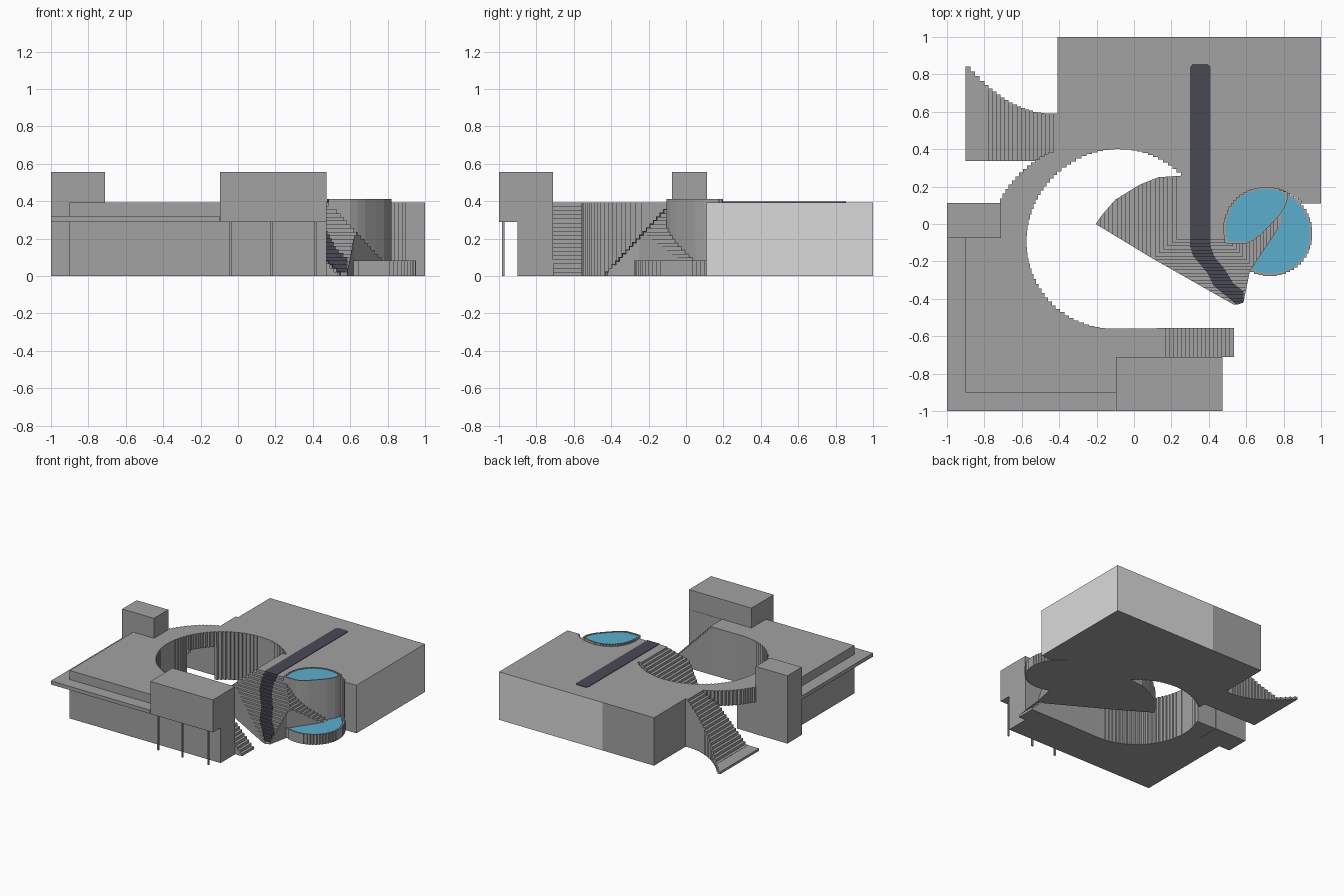
import bpy, bmesh, math

cube = bpy.data.objects.get("Cube")
if cube:
    bpy.data.objects.remove(cube, do_unlink=True)


def material(name, rgb):
    m = bpy.data.materials.new(name)
    m.use_nodes = True
    m.diffuse_color = (*rgb, 1)
    m.node_tree.nodes["Principled BSDF"].inputs["Base Color"].default_value = (*rgb, 1)
    return m


GRAY = material("concrete gray", (0.365, 0.365, 0.365))
LIGHT = material("light gray", (0.70, 0.70, 0.70))
DARK = material("dark paving", (0.066, 0.066, 0.092))
BLUE = material("water blue", (0.105, 0.42, 0.61))
H = 0.394            # roof height
HOLE = (-0.095, -0.08)
POOL = (0.715, -0.04)


def prisms(name, items, mat):
    """One object from a list of (outline, bottom, top) upright prisms."""
    bm = bmesh.new()
    for pts, z0, z1 in items:
        low = [bm.verts.new((x, y, z0)) for x, y in pts]
        high = [bm.verts.new((x, y, z1)) for x, y in pts]
        bm.faces.new(low[::-1])
        bm.faces.new(high)
        for i in range(len(pts)):
            j = (i + 1) % len(pts)
            bm.faces.new((low[i], low[j], high[j], high[i]))
    bmesh.ops.recalc_face_normals(bm, faces=bm.faces)
    me = bpy.data.meshes.new(name)
    bm.to_mesh(me)
    bm.free()
    me.materials.append(mat)
    ob = bpy.data.objects.new(name, me)
    bpy.context.collection.objects.link(ob)
    return ob


def rect(x0, x1, y0, y1):
    return [(x0, y0), (x1, y0), (x1, y1), (x0, y1)]


def arc(c, r0, a0, a1, n, r1=None):
    """Stair-stepped arc between two angles, radius may change along it."""
    r1 = r0 if r1 is None else r1
    pts = []
    for i in range(n + 1):
        t = i / n
        a = math.radians(a0 + (a1 - a0) * t)
        r = r0 + (r1 - r0) * t
        p = (c[0] + r * math.cos(a), c[1] + r * math.sin(a))
        if pts and min(abs(p[0] - pts[-1][0]), abs(p[1] - pts[-1][1])) > 1e-4:
            pts.append((p[0], pts[-1][1]))
        pts.append(p)
    return pts


def clip(pts, axis, limit, sign):
    """Keep the part of an outline where sign * coordinate >= sign * limit."""
    out = []
    for p, q in zip(pts, pts[1:] + pts[:1]):
        a, b = sign * (p[axis] - limit), sign * (q[axis] - limit)
        if a >= 0:
            out.append(p)
        if a * b < 0:
            t = a / (a - b)
            out.append((p[0] + t * (q[0] - p[0]), p[1] + t * (q[1] - p[1])))
    return out


def shrink(pts, c, k):
    return [(c[0] + k * (x - c[0]), c[1] + k * (y - c[1])) for x, y in pts]


def basin(name, outline, c, k, top):
    """Solid pool with a thin raised rim and a water plate just below it."""
    inner = shrink(outline, c, k)
    rim = outline + [outline[0], inner[0]] + inner[::-1]
    prisms(name + "_base", [(inner, 0, top - 0.012)], GRAY)
    prisms(name + "_rim", [(rim, 0, top)], GRAY)
    prisms(name + "_water", [(inner, top - 0.012, top - 0.006)], BLUE)


# Large rear block with curved cut-outs; two outer walls are lighter
block = ([(1, 0.11), (1, 1), (0.06, 1), (-0.41, 1), (-0.41, 0.285)]
         + arc(HOLE, 0.48, 131, 44, 24)
         + [(0.25, -0.06), (0.47, -0.06)] + arc(POOL, 0.232, 172, 40, 22))
ob = prisms("rear_block", [(block, 0, H)], GRAY)
ob.data.materials.append(LIGHT)
for f in ob.data.polygons:
    if (f.normal.x > 0.9 and f.center.x > 0.99) or (f.normal.y > 0.9 and f.center.y > 0.99 and f.center.x > 0.06):
        f.material_index = 1

# Front-left building around the round courtyard
body = ([(-0.9, -0.9), (0.472, -0.9), (0.472, -0.71), (0.15, -0.71), (0.15, -0.557)]
        + arc(HOLE, 0.48, 270, 157, 32)
        + [(-0.71, 0.11), (-0.71, -0.07), (-0.9, -0.07)])
prisms("courtyard_building", [(body, 0, H)], GRAY)
prisms("overhanging_ledge", [(rect(-1, -0.1, -1, -0.75), 0.29, 0.32),
                             (rect(-1, -0.75, -1, -0.07), 0.29, 0.32)], GRAY)
prisms("west_tower", [(rect(-1, -0.712, -0.075, 0.112), 0, 0.557)], GRAY)
prisms("front_box", [(rect(-0.097, 0.472, -1, -0.712), 0.29, 0.557)], GRAY)

# Columns under the front box
prisms("front_columns", [(rect(x - 0.006, x + 0.006, -0.983, -0.971), 0, 0.29)
                         for x in (-0.04, 0.18, 0.415)], GRAY)

# Raised curved walkway closing the ring
ring = arc(HOLE, 0.48, 157, 128, 9) + arc(HOLE, 0.575, 126, 163, 14, 0.65)
prisms("ring_bridge", [(ring, 0.27, H)], GRAY)

# Front stairs running down to +x
N = 18
w = 0.385 / N
prisms("front_stairs", [(rect(0.15 + i * w, 0.15 + (i + 1) * w, -0.71, -0.557), 0, H * (1 - i / N))
                        for i in range(N)], GRAY)

# Rear-left stairs running down to -x, flaring outward
steps = []
for i in range(N):
    x1 = -0.41 - i * 0.39 / N
    x0 = x1 - 0.39 / N
    far = 0.59 + 1.25 * min(0, x0 + 0.45) ** 2
    steps.append((rect(x0, x1, 0.338, far), 0, H * (1 - i / N)))
for i in range(4):
    x0 = -0.825 - i * 0.025
    steps.append((rect(x0, x0 + 0.025, 0.338, 0.59 + 1.25 * (x0 + 0.45) ** 2), 0, 0.02))
prisms("flared_stairs", steps, GRAY)

# Terraced mound: each layer is the base outline trimmed by three slopes
base = [(0.6, 0.2), (0.25, 0.258), (0.13, 0.25), (0.03, 0.21), (-0.1, 0.13), (-0.17, 0.05),
        (-0.205, 0.0), (0.1, -0.185), (0.54, -0.435), (0.585, -0.42), (0.62, -0.25),
        (0.8, 0.02), (0.82, 0.15)]
# Left and right edges of the path that winds down the mound
edges = [((0.3, 0.0), (0.41, 0.0)), ((0.3, -0.12), (0.41, -0.12)), ((0.315, -0.17), (0.43, -0.175)),
         ((0.395, -0.265), (0.485, -0.24)), ((0.425, -0.33), (0.53, -0.315)),
         ((0.53, -0.415), (0.585, -0.36)), ((0.545, -0.432), (0.585, -0.42))]
LAYERS = 20
dz = H / LAYERS
mound, paving = [], []
for k in range(LAYERS):
    z = k * dz
    south = -0.43 + 0.93 * z
    layer = clip(base, 0, -0.205 + 1.15 * z, 1)
    layer = clip(layer, 1, south, 1)
    layer = clip(layer, 0, 0.84 - 0.93 * z, -1)
    mound.append((layer, z, z + dz))
    for (l0, r0), (l1, r1) in zip(edges, edges[1:]):
        # only the visible tread and riser strip of each step is paved
        piece = clip([l0, l1, r1, r0], 1, south - 0.004, 1)
        piece = clip(piece, 1, south + 0.03, -1)
        if len(piece) > 2:
            paving.append((piece, z + 0.003, z + dz + 0.004))
prisms("terraced_mound", mound, GRAY)
prisms("winding_path", paving, DARK)
prisms("roof_path", [([(0.3, -0.085), (0.41, -0.085), (0.41, 0.84), (0.395, 0.855),
                       (0.315, 0.855), (0.3, 0.84)], H - 0.003, H + 0.004)], DARK)

# Round lower pool, and the upper pool with its curved spill edge
basin("lower_pool", arc(POOL, 0.238, 0, 354, 59), POOL, 0.945, 0.083)
spill = [(0.6, -0.105), (0.64, -0.085), (0.68, -0.055), (0.735, 0.0), (0.78, 0.05),
         (0.81, 0.10), (0.82, 0.13)]
upper = arc(POOL, 0.238, 64, 195, 24) + [(0.5, -0.105)] + spill
basin("upper_pool", upper, (0.65, 0.05), 0.93, 0.412)
